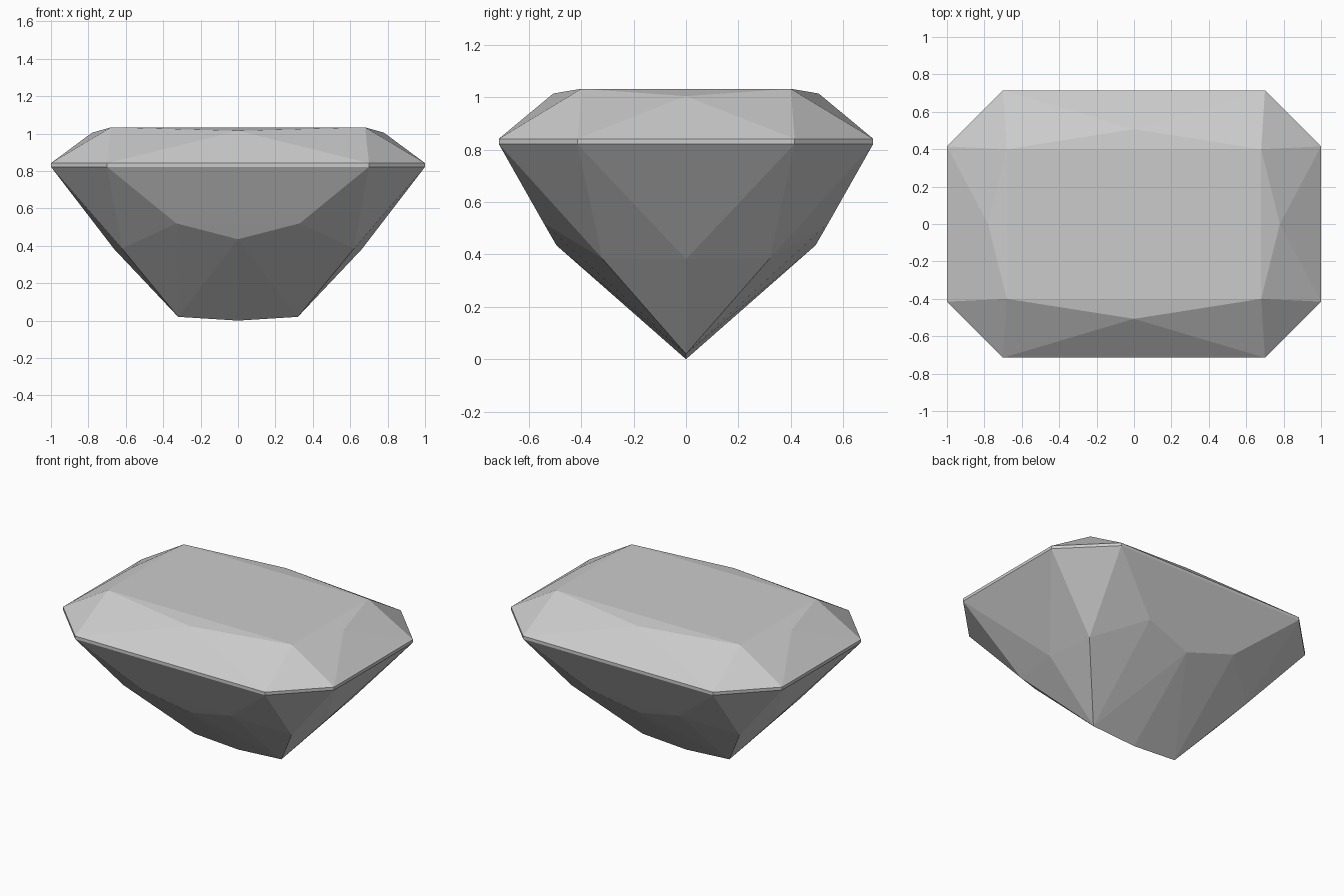
import bpy
import bmesh

cube = bpy.data.objects.get("Cube")
if cube:
    bpy.data.objects.remove(cube, do_unlink=True)

# Single stone colour
stone = bpy.data.materials.new("pale_grey_stone")
stone.use_nodes = True
grey = (0.6, 0.6, 0.6, 1.0)
stone.diffuse_color = grey
stone.node_tree.nodes["Principled BSDF"].inputs["Base Color"].default_value = grey

# Facet corners of one quarter of the stone, from table to keel
girdle_long, girdle_short = (0.70, 0.715), (1.0, 0.415)
quarter = [
    (0.68, 0.40, 1.033),    # table corner
    (0.0, 0.507, 1.015),    # crown middle, long side
    (0.78, 0.0, 1.005),     # crown middle, short side
    (0.33, 0.544, 0.52),    # pavilion shoulder
    (0.0, 0.495, 0.435),    # pavilion middle, long side
    (0.62, 0.32, 0.385),    # pavilion corner
    (0.662, 0.0, 0.382),    # pavilion middle, short side
    (0.32, 0.0, 0.02),      # keel end
    (0.0, 0.0, 0.0),        # keel middle
]
for z in (0.822, 0.842):    # thin girdle band
    quarter += [(*girdle_long, z), (*girdle_short, z)]

# Mirror the quarter in x and y without doubling points on the planes
points = sorted({(sx * x + 0.0, sy * y + 0.0, z)
                 for x, y, z in quarter for sx in (1, -1) for sy in (1, -1)})

# The cut stone is the convex shell of its facet corners
bm = bmesh.new()
for p in points:
    bm.verts.new(p)
bmesh.ops.convex_hull(bm, input=bm.verts[:])
bmesh.ops.dissolve_limit(bm, angle_limit=0.002, verts=bm.verts[:], edges=bm.edges[:])
bmesh.ops.recalc_face_normals(bm, faces=bm.faces[:])

mesh = bpy.data.meshes.new("cut_gemstone")
bm.to_mesh(mesh)
bm.free()
mesh.materials.append(stone)
gem = bpy.data.objects.new("cut_gemstone", mesh)
bpy.context.collection.objects.link(gem)
